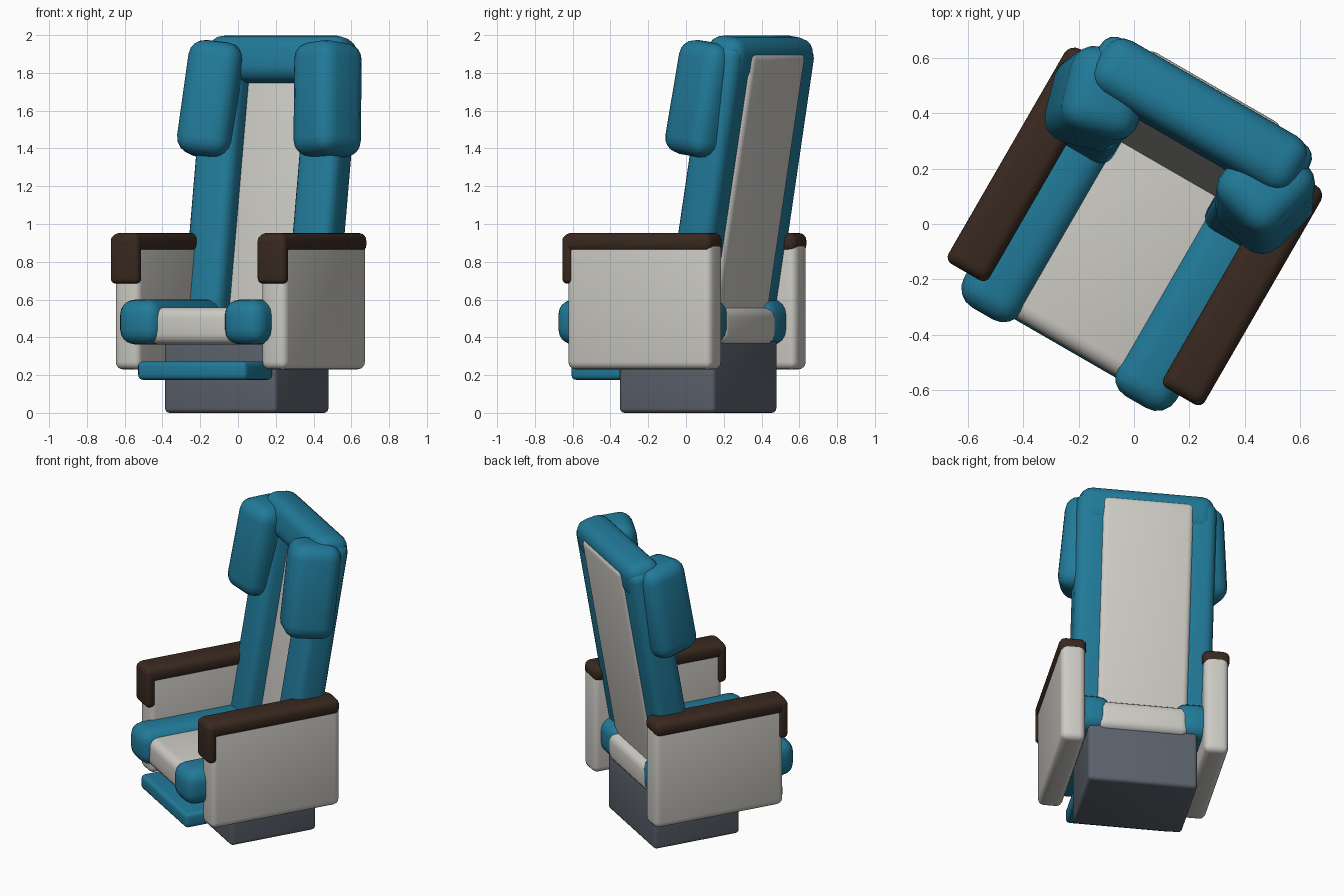
import bpy, bmesh, math
from mathutils import Matrix, Vector

if "Cube" in bpy.data.objects:
    bpy.data.objects.remove(bpy.data.objects["Cube"])


def material(name, rgb):
    m = bpy.data.materials.new(name)
    m.diffuse_color = (*rgb, 1)
    m.use_nodes = True
    m.node_tree.nodes["Principled BSDF"].inputs["Base Color"].default_value = m.diffuse_color
    return m


BLUE = material("teal_fabric", (0.015, 0.195, 0.32))
LIGHT = material("light_grey", (0.61, 0.595, 0.555))
BROWN = material("dark_brown", (0.041, 0.022, 0.014))
GREY = material("slate_grey", (0.105, 0.122, 0.15))

# the whole chair is turned 30 degrees
TURN = Matrix.Rotation(math.radians(-30), 4, 'Z') @ Matrix.Translation((0.008, 0.008, 0))
# leaning frame of the backrest
LEAN = Matrix.Translation((0, 0.206, 0.5)) @ Matrix.Rotation(math.radians(-9.6), 4, 'X')


def box(name, mat, x, y, z, r, frame=Matrix(), segs=4):
    """Rounded box between x, y, z ranges, inside a local frame."""
    lo, hi = Vector((x[0], y[0], z[0])), Vector((x[1], y[1], z[1]))
    bm = bmesh.new()
    bmesh.ops.create_cube(bm, size=1)
    for v in bm.verts:
        v.co = Vector([(lo[i] + hi[i]) / 2 + v.co[i] * (hi[i] - lo[i]) for i in range(3)])
    bmesh.ops.bevel(bm, geom=bm.edges[:], offset=r, segments=segs, profile=0.5,
                    affect='EDGES', clamp_overlap=True)
    bm.transform(TURN @ frame)
    bmesh.ops.recalc_face_normals(bm, faces=bm.faces[:])
    me = bpy.data.meshes.new(name)
    bm.to_mesh(me)
    bm.free()
    me.materials.append(mat)
    ob = bpy.data.objects.new(name, me)
    bpy.context.collection.objects.link(ob)
    bpy.context.view_layer.objects.active = ob
    ob.select_set(True)
    bpy.ops.object.shade_smooth_by_angle(angle=math.radians(35))
    ob.select_set(False)
    return ob


def span(s, a, b):
    """Mirror an x range to the side s."""
    return sorted((s * a, s * b))


# base, footrest and seat
box("base", GREY, (-0.342, 0.342), (-0.22, 0.362), (0, 0.40), 0.025)
box("footrest", BLUE, (-0.332, 0.332), (-0.522, -0.22), (0.175, 0.272), 0.025)
box("seat", LIGHT, (-0.29, 0.29), (-0.516, 0.395), (0.362, 0.558), 0.055)

# backrest centre panel and top roll
box("back_panel", LIGHT, (-0.288, 0.288), (0.01, 0.130), (-0.03, 1.445), 0.04, LEAN)
box("back_top", BLUE, (-0.422, 0.422), (-0.105, 0.118), (1.265, 1.514), 0.08, LEAN)

for s, side in ((-1, "left"), (1, "right")):
    # seat and back side cushions
    box(side + "_seat_bolster", BLUE, span(s, 0.198, 0.443), (-0.562, 0.395), (0.362, 0.60), 0.08)
    box(side + "_back_bolster", BLUE, span(s, 0.195, 0.437), (-0.105, 0.112), (-0.03, 1.47), 0.06, LEAN)

    # head wing: toed inwards, leaning back and inwards
    up = Vector((-0.075 * s, 0.15, 1)).normalized()
    fwd = Vector((math.sin(math.radians(15)) * s, math.cos(math.radians(15)), 0))
    across = fwd.cross(up).normalized()
    fwd = up.cross(across)
    wing = Matrix((across, fwd, up)).transposed().to_4x4()
    wing.translation = (0.352 * s, 0.322, 1.66)
    box(side + "_head_wing", BLUE, (-0.145, 0.145), (-0.162, 0.155), (-0.308, 0.303), 0.088, wing)

    # armrest panel with brown cap and front drop
    box(side + "_arm_panel", LIGHT, span(s, 0.372, 0.525), (-0.436, 0.442), (0.230, 0.91), 0.04)
    box(side + "_arm_cap", BROWN, span(s, 0.363, 0.535), (-0.463, 0.442), (0.848, 0.953), 0.042)
    box(side + "_arm_front", BROWN, span(s, 0.363, 0.535), (-0.463, -0.398), (0.684, 0.94), 0.028)
